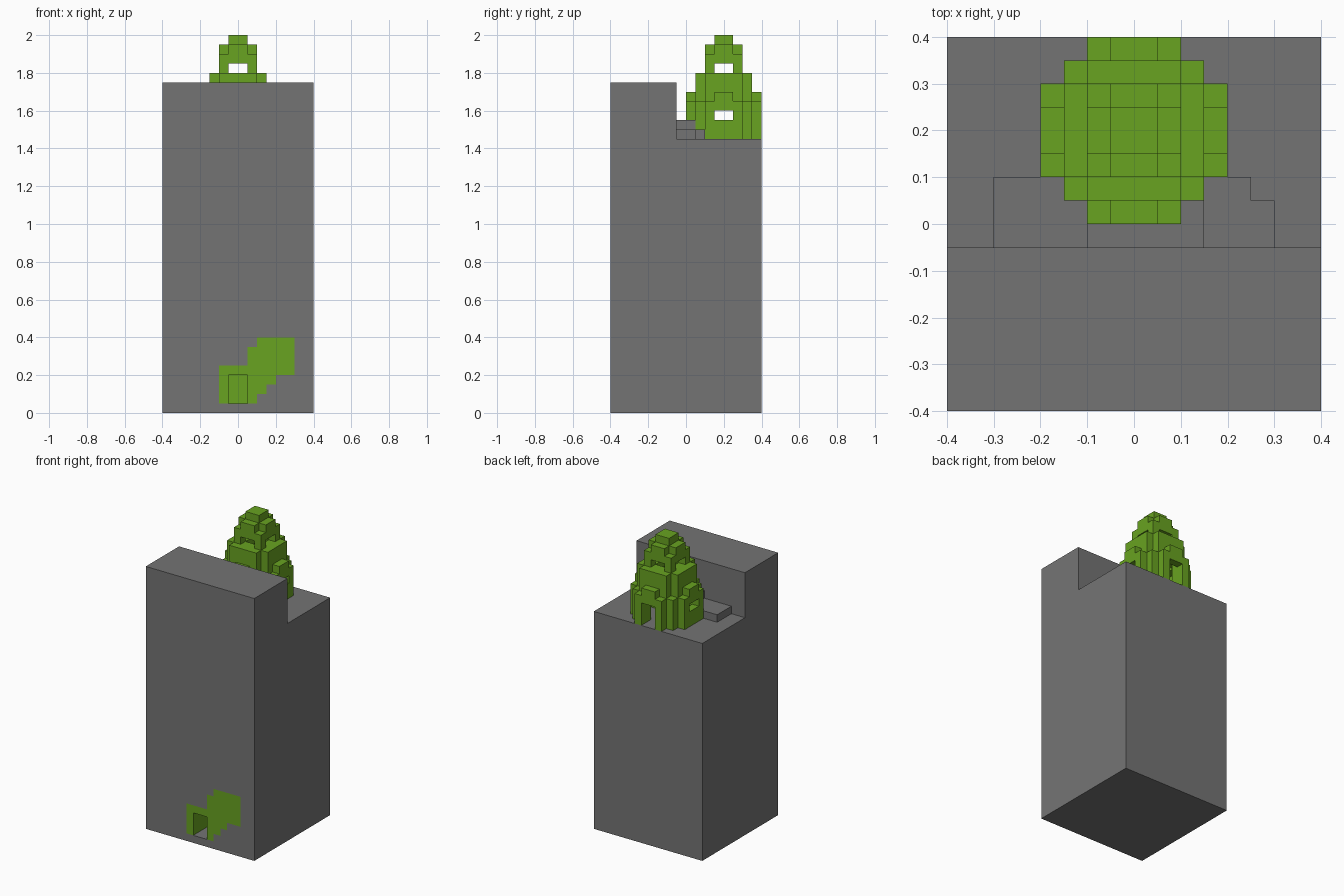
import bpy
import bmesh

cube = bpy.data.objects.get("Cube")
if cube:
    bpy.data.objects.remove(cube)

U = 0.05  # edge of one block


def material(name, rgb):
    m = bpy.data.materials.new(name)
    m.use_nodes = True
    m.diffuse_color = (*rgb, 1)
    m.node_tree.nodes["Principled BSDF"].inputs["Base Color"].default_value = (*rgb, 1)
    return m


GRAY = material("stone gray", (0.175, 0.175, 0.175))
GREEN = material("leaf green", (0.14, 0.366, 0.015))


def blocks(name, cells, mats, paint=lambda c: 0):
    """Skin a set of block cells with only the exposed faces, then merge flat areas."""
    bm = bmesh.new()
    verts = {}

    def vert(p):
        if p not in verts:
            verts[p] = bm.verts.new([v * U for v in p])
        return verts[p]

    for c in cells:
        for axis in range(3):
            u, v = (axis + 1) % 3, (axis + 2) % 3
            for side in (0, 1):
                n = list(c)
                n[axis] += 1 if side else -1
                if tuple(n) in cells:
                    continue
                ring = []
                for du, dv in ((0, 0), (1, 0), (1, 1), (0, 1)):
                    p = list(c)
                    p[axis] += side
                    p[u] += du
                    p[v] += dv
                    ring.append(vert(tuple(p)))
                face = bm.faces.new(ring if side else ring[::-1])
                face.material_index = paint(c)
    bmesh.ops.dissolve_limit(bm, angle_limit=0.01, verts=bm.verts[:],
                             edges=bm.edges[:], delimit={'MATERIAL', 'NORMAL'})
    me = bpy.data.meshes.new(name)
    bm.to_mesh(me)
    bm.free()
    for m in mats:
        me.materials.append(m)
    ob = bpy.data.objects.new(name, me)
    bpy.context.collection.objects.link(ob)
    return ob


def box(x0, x1, y0, y1, z0, z1):
    return {(i, j, k) for i in range(x0, x1) for j in range(y0, y1) for k in range(z0, z1)}


# Stepped rock with a doorway sunk into the front
LEDGE, TOP = 29, 35
rock = box(-8, 8, -8, 8, 0, LEDGE) | box(-8, 8, -8, -1, LEDGE, TOP)
rock -= box(-1, 1, -8, -5, 1, 4)


def stair_patch(c):
    i, j, k = c
    low = min(max(i, 1), 4)
    high = 5 if i < 1 else min(i + 6, 8)
    return int(-2 <= i < 6 and j < -4 and low <= k < high)


blocks("rock", rock, [GRAY, GREEN], stair_patch)

# Low stone mound between the wall and the tower
mound = (box(-6, 5, -1, 2, LEDGE, LEDGE + 1) | box(5, 6, -1, 1, LEDGE, LEDGE + 1)
         | box(-2, 3, -1, 1, LEDGE + 1, LEDGE + 2))


# Tower plans are unions of centred rectangles, mirrored about the diagonal
def plan(*arms):
    return {(i, j) for i in range(-4, 4) for j in range(-4, 4)
            if any((abs(i + .5) < a and abs(j + .5) < b) or
                   (abs(i + .5) < b and abs(j + .5) < a) for a, b in arms)}


def wall(p):
    around = [(a, b) for a in (-1, 0, 1) for b in (-1, 0, 1)]
    return {(i, j) for i, j in p if any((i + a, j + b) not in p for a, b in around)}


base = plan((4, 2), (3, 3))
middle = plan((3, 2))
dome = plan((2, 2))
bumps = plan((4, 1)) - plan((3, 3))
layers = [(wall(base), 29, 33), (bumps | wall(middle), 33, 34),
          (wall(middle), 34, 36), (wall(dome), 35, 38),
          (plan((2, 1)), 38, 39), (plan((1, 1)), 39, 40)]
tower = {(i, j + 4, k) for p, lo, hi in layers for i, j in p for k in range(lo, hi)}

# Side windows, dome windows on all four sides, back door
tower -= box(-4, 4, 3, 5, 31, 32)
tower -= box(-2, 2, 3, 5, 36, 37) | box(-1, 1, 2, 6, 36, 37)
tower -= box(-1, 1, 5, 8, 29, 32)

blocks("mound", mound - tower, [GRAY])
blocks("tower", tower, [GREEN])
